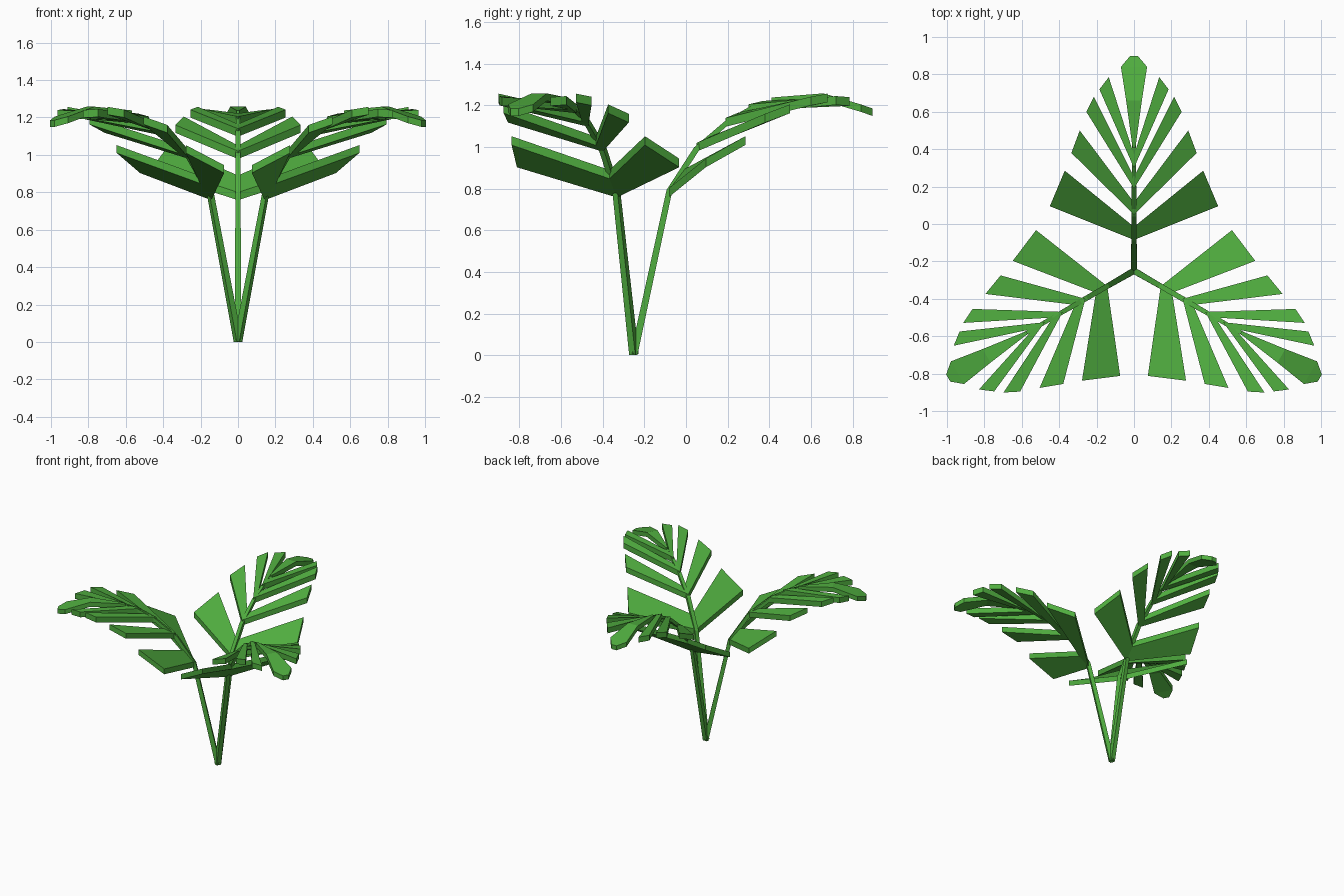
import bpy, bmesh, math
from mathutils import Matrix, Vector

if "Cube" in bpy.data.objects:
    bpy.data.objects.remove(bpy.data.objects["Cube"])

green = bpy.data.materials.new("leaf green")
green.diffuse_color = (0.08, 0.42, 0.05, 1)
green.use_nodes = True
green.node_tree.nodes["Principled BSDF"].inputs["Base Color"].default_value = green.diffuse_color

CENTRE = Vector((0, -0.25, 0))
THICK = 0.042


def add_slab(bm, top):
    """Flat blade: top outline extruded straight down."""
    a = [bm.verts.new(p) for p in top]
    b = [bm.verts.new((p[0], p[1], p[2] - THICK)) for p in top]
    n = len(a)
    bm.faces.new(a)
    bm.faces.new(b[::-1])
    for i in range(n):
        j = (i + 1) % n
        bm.faces.new((a[i], b[i], b[j], a[j]))


def add_rod(bm, path):
    """Square tapered rod along (y, z, half width) points."""
    rings = []
    for i, (y, z, w) in enumerate(path):
        p, q = path[max(i - 1, 0)], path[min(i + 1, len(path) - 1)]
        t = Vector((0, q[0] - p[0], q[1] - p[1])).normalized()
        n = Vector((0, -t.z, t.y)) * w
        c = Vector((0, y, z))
        s = Vector((w, 0, 0))
        rings.append([bm.verts.new(c + v) for v in (n + s, n - s, -n - s, s - n)])
    for a, b in zip(rings, rings[1:]):
        for i in range(4):
            j = (i + 1) % 4
            bm.faces.new((a[i], a[j], b[j], b[i]))
    bm.faces.new(rings[0])
    bm.faces.new(rings[-1])


def finish(bm, name, angle):
    bmesh.ops.recalc_face_normals(bm, faces=bm.faces)
    turn = (Matrix.Translation(CENTRE) @ Matrix.Rotation(angle, 4, 'Z')
            @ Matrix.Translation(-CENTRE))
    bm.transform(turn)
    me = bpy.data.meshes.new(name)
    bm.to_mesh(me)
    bm.free()
    me.materials.append(green)
    bpy.context.collection.objects.link(bpy.data.objects.new(name, me))


# stalk and midrib of one frond (pointing to +y)
STALK = [(-0.25, 0.004, 0.017), (-0.08, 0.79, 0.014), (0.05, 0.99, 0.014),
         (0.20, 1.12, 0.012), (0.32, 1.19, 0.011), (0.48, 1.23, 0.009)]

# leaflet pairs: base low, outer low, outer high, base high (top surface)
LEAFLETS = [
    [(0, -0.085, 0.80), (0.45, 0.095, 0.945), (0.37, 0.285, 1.052), (0, -0.015, 0.89)],
    [(0, 0.05, 1.02), (0.335, 0.38, 1.16), (0.29, 0.50, 1.205), (0, 0.115, 1.05)],
    [(0, 0.19, 1.14), (0.255, 0.60, 1.242), (0.215, 0.68, 1.257), (0, 0.25, 1.165)],
    [(0, 0.30, 1.205), (0.185, 0.72, 1.245), (0.135, 0.785, 1.24), (0, 0.37, 1.222)],
]

# end leaflet cross lines: half width, y, z
TIP = [(0.008, 0.41, 1.238), (0.042, 0.66, 1.258), (0.07, 0.84, 1.205), (0.022, 0.897, 1.185)]

for k, side in enumerate(("back", "left", "right")):
    angle = k * math.tau / 3

    bm = bmesh.new()
    add_rod(bm, STALK)
    finish(bm, side + "_frond_stalk", angle)

    for i, leaf in enumerate(LEAFLETS):
        for sign, label in ((1, "a"), (-1, "b")):
            bm = bmesh.new()
            add_slab(bm, [(sign * x, y, z) for x, y, z in leaf])
            finish(bm, f"{side}_leaflet_{i + 1}{label}", angle)

    # bent end leaflet
    bm = bmesh.new()
    rings = [[bm.verts.new(p) for p in ((-w, y, z), (w, y, z), (w, y, z - THICK * 0.85), (-w, y, z - THICK * 0.85))]
             for w, y, z in TIP]
    for a, b in zip(rings, rings[1:]):
        for i in range(4):
            j = (i + 1) % 4
            bm.faces.new((a[i], a[j], b[j], b[i]))
    bm.faces.new(rings[0])
    bm.faces.new(rings[-1])
    finish(bm, side + "_end_leaflet", angle)
